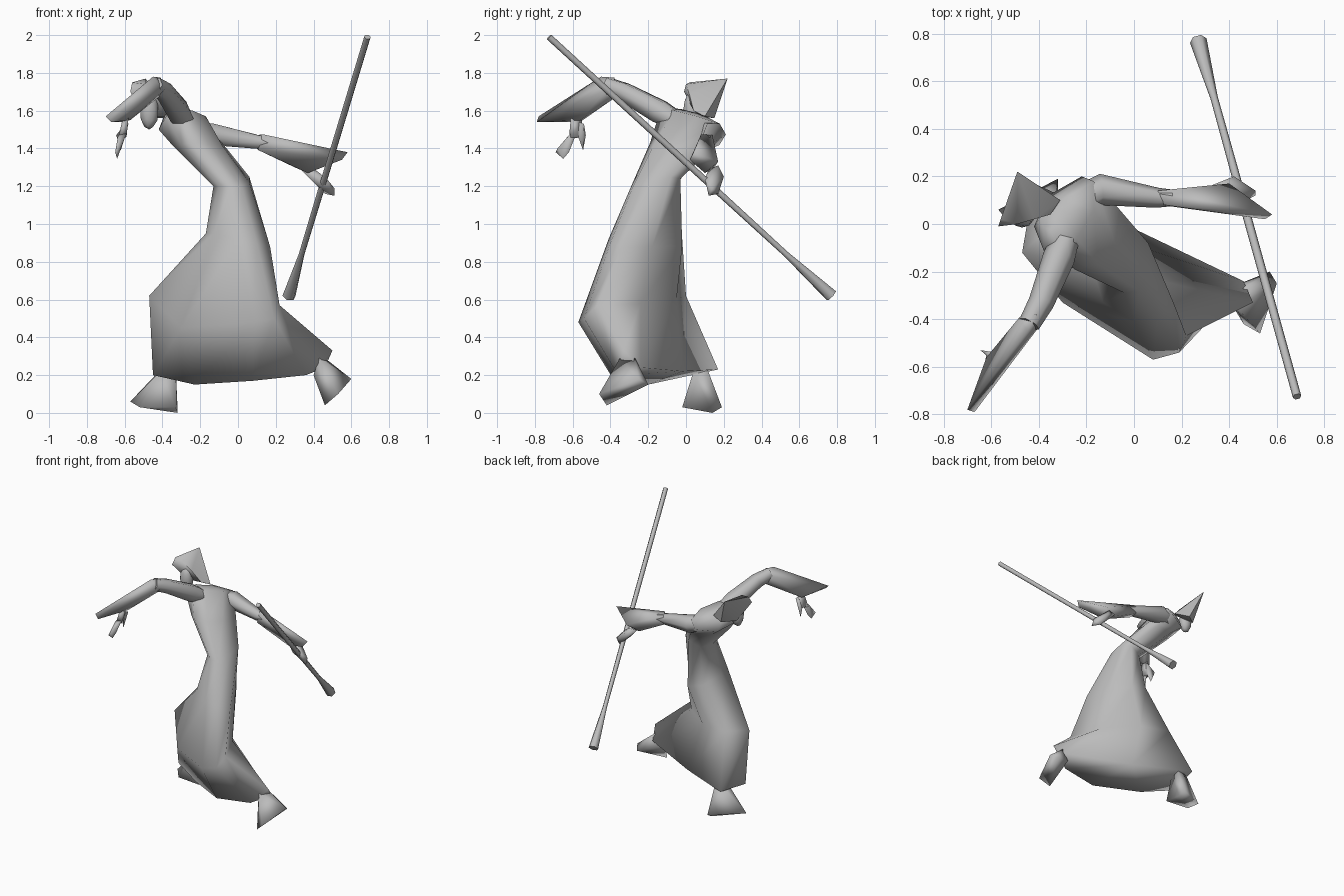
import bpy, bmesh, math
from mathutils import Vector as V

cube = bpy.data.objects.get("Cube")
if cube:
    bpy.data.objects.remove(cube)

GREY = (0.5, 0.5, 0.5, 1)
mat = bpy.data.materials.new("plain grey")
mat.use_nodes = True
mat.diffuse_color = GREY
mat.node_tree.nodes["Principled BSDF"].inputs["Base Color"].default_value = GREY


def finish(name, bm, angle):
    bmesh.ops.recalc_face_normals(bm, faces=bm.faces)
    mesh = bpy.data.meshes.new(name)
    bm.to_mesh(mesh)
    bm.free()
    mesh.materials.append(mat)
    ob = bpy.data.objects.new(name, mesh)
    bpy.context.collection.objects.link(ob)
    bpy.ops.object.select_all(action="DESELECT")
    ob.select_set(True)
    bpy.context.view_layer.objects.active = ob
    bpy.ops.object.shade_smooth_by_angle(angle=math.radians(angle))
    return ob


def loft(name, rings, angle):
    """Skin a stack of equal rings and cap both ends."""
    bm = bmesh.new()
    rows = [[bm.verts.new(p) for p in ring] for ring in rings]
    n = len(rows[0])
    for a, b in zip(rows, rows[1:]):
        for i in range(n):
            j = (i + 1) % n
            bm.faces.new((a[i], a[j], b[j], b[i]))
    caps = [bm.faces.new(rows[0]), bm.faces.new(rows[-1])]
    bmesh.ops.triangulate(bm, faces=caps)
    return finish(name, bm, angle)


def tube(name, path, radii, sides=6):
    """Round limb along a path with one radius per point."""
    pts = [V(p) for p in path]
    rings = []
    for i, (p, r) in enumerate(zip(pts, radii)):
        t = (pts[min(i + 1, len(pts) - 1)] - pts[max(i - 1, 0)]).normalized()
        u = t.cross(V((0, 0, 1))).normalized()
        w = u.cross(t)
        turns = [math.tau * k / sides for k in range(sides)]
        rings.append([p + r * (math.cos(a) * u + math.sin(a) * w) for a in turns])
    return loft(name, rings, 70)


def hull(name, points, angle=100):
    """Solid around a few corner points."""
    bm = bmesh.new()
    for p in points:
        bm.verts.new(p)
    res = bmesh.ops.convex_hull(bm, input=bm.verts)
    loose = [v for v in res["geom_interior"] if isinstance(v, bmesh.types.BMVert)]
    bmesh.ops.delete(bm, geom=loose, context="VERTS")
    return finish(name, bm, angle)


# Robe: hem, knees, hips, waist, chest, shoulders, neck
hem = [(-.45, -.1, .2), (-.23, -.2, .15), (.08, -.38, .17), (.36, -.36, .2),
       (.5, -.33, .33), (.46, -.24, .24), (0, -.02, .22), (-.42, .17, .23)]
knees = [(-.47, -.12, .62), (-.3, -.33, .45), (.08, -.57, .48), (.19, -.54, .5),
         (.22, -.47, .57), (.12, -.24, .58), (-.11, -.05, .6), (-.34, 0, .62)]
hips = [(-.17, -.2, .95), (-.13, -.33, .95), (0, -.41, .92), (.1, -.4, .9),
        (.17, -.34, .88), (.1, -.18, .88), (0, -.02, .88), (-.13, -.02, .92)]
waist = [(-.13, -.15, 1.2), (-.1, -.24, 1.2), (-.04, -.29, 1.2), (.02, -.28, 1.2),
         (.06, -.19, 1.22), (.06, -.08, 1.25), (0, -.03, 1.24), (-.09, -.05, 1.2)]
chest = [(-.35, -.05, 1.42), (-.3, -.15, 1.42), (-.25, -.19, 1.43), (-.15, -.17, 1.42),
         (-.08, -.08, 1.41), (-.06, .06, 1.4), (-.13, .13, 1.39), (-.28, .07, 1.4)]
shoulders = [(-.42, -.01, 1.5), (-.38, -.11, 1.57), (-.31, -.13, 1.62), (-.24, -.06, 1.6),
             (-.17, .06, 1.57), (-.17, .18, 1.53), (-.22, .2, 1.47), (-.36, .12, 1.46)]
centre = V((-.38, .05, 1.6))
neck = [centre + (V(p) - centre) * .4 for p in shoulders]
loft("robe", [hem, knees, hips, waist, chest, shoulders, neck], 120)

# Hood and face
hull("hood", [(-.57, -.01, 1.7), (-.56, .02, 1.75), (-.49, 0, 1.74), (-.42, .02, 1.68),
              (-.35, .04, 1.6), (-.5, .08, 1.57), (-.49, .22, 1.77), (-.41, .15, 1.56),
              (-.31, .1, 1.57)], 60)
bm = bmesh.new()
bmesh.ops.create_icosphere(bm, subdivisions=2, radius=1)
for v in bm.verts:
    v.co = V((-.47 + .05 * v.co.x, .03 + .045 * v.co.y, 1.6 + .1 * v.co.z))
finish("face", bm, 60)

# Right arm, raised forward
tube("right_upper_arm", [(-.27, -.02, 1.53), (-.315, -.14, 1.595), (-.39, -.33, 1.7),
                         (-.44, -.42, 1.735)], [.05, .068, .054, .046])
hull("right_sleeve", [(-.45, -.45, 1.78), (-.41, -.38, 1.775), (-.48, -.39, 1.73),
                      (-.39, -.42, 1.71), (-.41, -.36, 1.68), (-.7, -.78, 1.57),
                      (-.67, -.79, 1.54), (-.62, -.56, 1.54), (-.57, -.56, 1.55)])
hull("right_hand", [(-.61, -.6, 1.56), (-.58, -.61, 1.56), (-.59, -.55, 1.55),
                    (-.635, -.62, 1.45), (-.59, -.61, 1.46), (-.62, -.55, 1.46)])
hull("right_fingers", [(-.635, -.62, 1.47), (-.59, -.61, 1.48), (-.61, -.58, 1.48),
                       (-.65, -.69, 1.38), (-.635, -.68, 1.4), (-.64, -.65, 1.345),
                       (-.63, -.62, 1.38)])
hull("right_thumb", [(-.59, -.57, 1.54), (-.58, -.54, 1.53), (-.645, -.53, 1.47),
                     (-.6, -.57, 1.46), (-.62, -.545, 1.39)])

# Left arm, reaching to the staff
tube("left_upper_arm", [(-.25, .09, 1.49), (-.14, .145, 1.475), (.1, .11, 1.435),
                        (.16, .11, 1.43)], [.06, .066, .042, .035])
hull("left_sleeve", [(.1, .14, 1.47), (.13, .08, 1.475), (.1, .14, 1.4), (.11, .08, 1.39),
                     (.58, .04, 1.38), (.55, .02, 1.34), (.3, .15, 1.3),
                     (.37, .1, 1.27), (.4, .17, 1.33)])
hull("left_hand", [(.32, .16, 1.3), (.35, .12, 1.29), (.38, .17, 1.31), (.42, .2, 1.25),
                   (.4, .11, 1.22), (.47, .1, 1.24), (.51, .14, 1.19), (.51, .12, 1.15),
                   (.46, .17, 1.16)])

# Feet, flaring out from narrow ankles
hull("left_foot", [(.43, -.35, .29), (.4, -.32, .2), (.46, -.27, .29), (.42, -.26, .2),
                   (.6, -.25, .18), (.57, -.2, .15), (.53, -.46, .1), (.46, -.42, .04)])
hull("right_foot", [(-.41, .04, .22), (-.33, .04, .22), (-.33, .11, .24), (-.4, .11, .24),
                    (-.57, .06, .06), (-.52, 0, .03), (-.33, -.02, .03), (-.32, .19, .03),
                    (-.32, .14, 0)])

# Staff with a flared lower end
low, high = V((.27, .77, .62)), V((.685, -.725, 1.99))
tube("staff", [low.lerp(high, t) for t in (0, .16, .45, 1)], [.036, .016, .018, .018])
